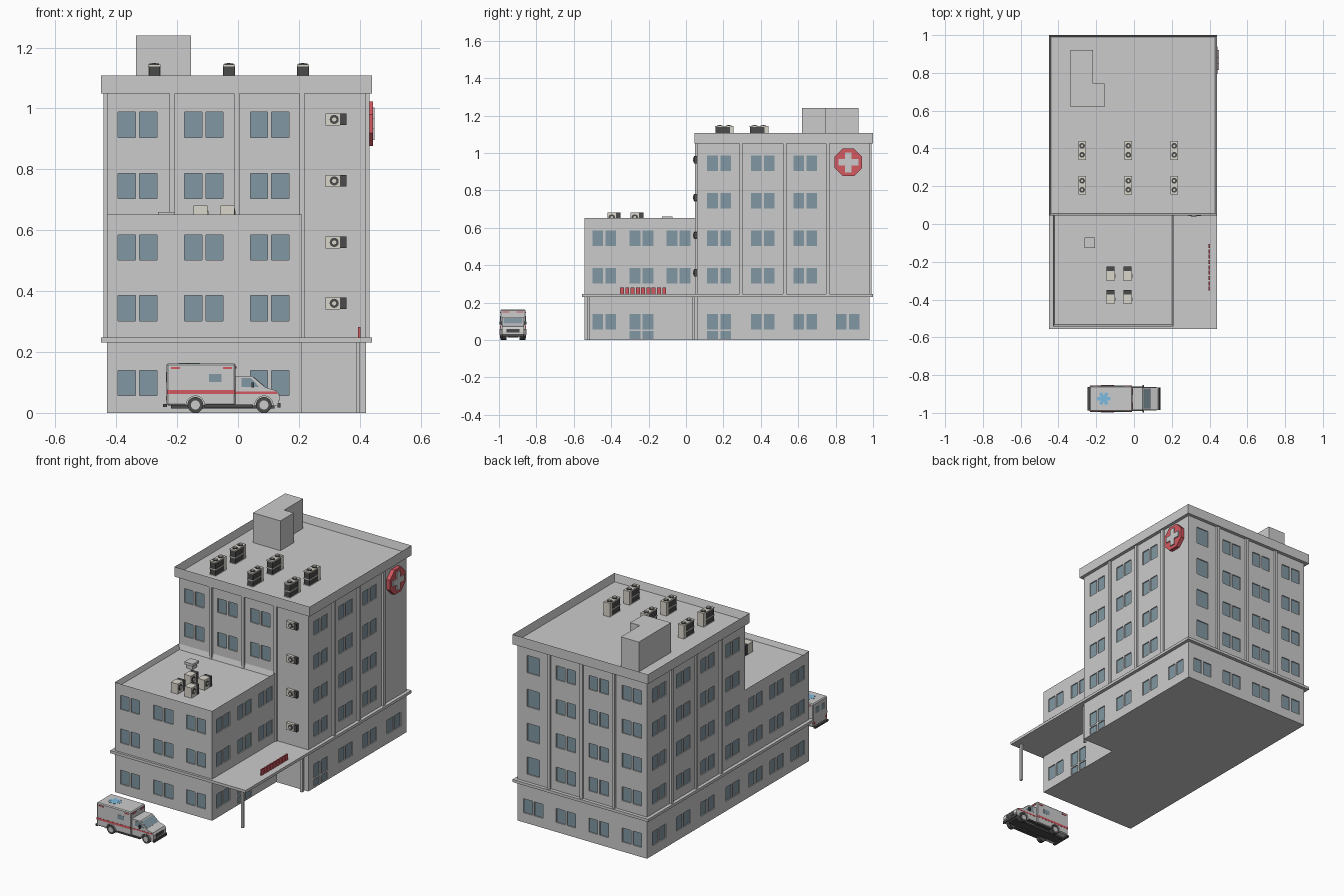
import bpy, bmesh, math
from mathutils import Matrix, Vector

if "Cube" in bpy.data.objects:
    bpy.data.objects.remove(bpy.data.objects["Cube"])

COL = {"glass": (0.22, 0.31, 0.36, 1), "red": (0.65, 0.1, 0.12, 1), "dark": (0.07, 0.07, 0.07, 1),
       "blue": (0.2, 0.5, 0.75, 1), "cream": (0.7, 0.67, 0.6, 1), "white": (0.8, 0.8, 0.8, 1)}
MATS = {}
for key, rgba in COL.items():
    MATS[key] = bpy.data.materials.new(key)
    MATS[key].diffuse_color = rgba


class Part:
    """Collects simple solids into one named object."""
    def __init__(self, name, color=None):
        self.name, self.color, self.bm = name, color, bmesh.new()

    def box(self, lo, hi, rot=0):
        lo, hi = Vector(lo), Vector(hi)
        m = Matrix.Translation((lo + hi) / 2) @ Matrix.Rotation(rot, 4, 'Z') @ Matrix.Diagonal((hi - lo).to_4d())
        m[3][3] = 1
        return bmesh.ops.create_cube(self.bm, size=1, matrix=m)["verts"]

    def tray(self, lo, hi, rim, depth):
        # box whose top is inset and sunk to leave a parapet
        vs = self.box(lo, hi)
        self.bm.normal_update()
        top = max({f for v in vs for f in v.link_faces}, key=lambda f: f.calc_center_median().z)
        bmesh.ops.inset_region(self.bm, faces=[top], thickness=rim)
        for v in top.verts:
            v.co.z -= depth

    def cyl(self, c, r, h, axis='Z', n=16):
        rot = {'Z': Matrix(), 'X': Matrix.Rotation(math.pi / 2, 4, 'Y'), 'Y': Matrix.Rotation(math.pi / 2, 4, 'X')}[axis]
        bmesh.ops.create_cone(self.bm, cap_ends=True, segments=n, radius1=r, radius2=r, depth=h,
                              matrix=Matrix.Translation(c) @ rot)

    def prism(self, pts, axis, a, b):
        put = {'X': lambda p, t: (t, p[0], p[1]), 'Y': lambda p, t: (p[0], t, p[1]), 'Z': lambda p, t: (p[0], p[1], t)}[axis]
        f = self.bm.faces.new([self.bm.verts.new(put(p, a)) for p in pts])
        new = bmesh.ops.extrude_face_region(self.bm, geom=[f])["geom"]
        move = Vector(put((0, 0), b - a))
        bmesh.ops.translate(self.bm, vec=move, verts=[g for g in new if isinstance(g, bmesh.types.BMVert)])

    def done(self, smooth=False):
        bmesh.ops.recalc_face_normals(self.bm, faces=self.bm.faces[:])
        me = bpy.data.meshes.new(self.name)
        self.bm.to_mesh(me)
        self.bm.free()
        ob = bpy.data.objects.new(self.name, me)
        bpy.context.collection.objects.link(ob)
        if self.color:
            me.materials.append(MATS[self.color])
        if smooth:
            bpy.ops.object.select_all(action='DESELECT')
            ob.select_set(True)
            bpy.context.view_layer.objects.active = ob
            bpy.ops.object.shade_smooth_by_angle()
        return ob


def cut(targets, cutter):
    cutter.hide_render = True
    for ob in targets:
        mod = ob.modifiers.new("openings", 'BOOLEAN')
        mod.operation, mod.solver, mod.object = 'DIFFERENCE', 'EXACT', cutter
        bpy.context.view_layer.objects.active = ob
        bpy.ops.object.modifier_apply(modifier=mod.name)
    bpy.data.objects.remove(cutter)


def on_wall(side, c, u0, u1, d0, d1, z0, z1):
    # corners of a box on a wall: u along it, d outward from it
    s = -1 if side in 'FL' else 1
    a, b = sorted((c + s * d0, c + s * d1))
    return ((u0, a, z0), (u1, b, z1)) if side in 'FB' else ((a, u0, z0), (b, u1, z1))


# building masses
XL, XR, XW, YF, YM, YB = -0.43, 0.42, 0.21, -0.543, 0.06, 0.98
p = Part("ground_floor")
p.prism([(XL, YF), (XW, YF), (XW, YM), (XR, YM), (XR, YB), (XL, YB)], 'Z', 0, 0.232)
base = p.done()
p = Part("tower_walls")
p.box((XL, YM, 0.24), (XR, YB, 1.052))
tower = p.done()
p = Part("front_wing")
p.tray((XL, YF, 0.24), (XW, YM, 0.652), 0.014, 0.03)
wing = p.done()
p = Part("tower_parapet")
p.tray((-0.45, 0.045, 1.05), (0.44, 1.0, 1.108), 0.015, 0.045)
p.done()
p = Part("ledge_and_canopy")
p.box((-0.45, -0.557, 0.231), (0.44, 1.0, 0.247))
p.done()
p = Part("canopy_posts")
for y in (-0.519, 0.038):
    p.box((0.387, y - 0.007, 0), (0.401, y + 0.007, 0.235))
p.done()

# pilasters between tower bays
p = Part("pilasters")
for side, c in (('F', YM), ('B', YB)):
    for u in (-0.216, -0.004, 0.21):
        p.box(*on_wall(side, c, u - 0.009, u + 0.009, -0.005, 0.012, 0.245, 1.055))
for side, c in (('L', XL), ('R', XR)):
    for u in (0.294, 0.527, 0.758):
        p.box(*on_wall(side, c, u - 0.009, u + 0.009, -0.005, 0.012, 0.245, 1.055))
p.done()

# recessed windows and doors
holes, panes = Part("window_cutter"), Part("window_glass", "glass")


def window(side, c, u, z0, w=0.057, h=0.083):
    holes.box(*on_wall(side, c, u - w / 2, u + w / 2, -0.008, 0.02, z0, z0 + h))
    panes.box(*on_wall(side, c, u - w / 2, u + w / 2, -0.012, -0.006, z0, z0 + h))


def pair(side, c, u, z0, h=0.083):
    for du in (-0.035, 0.035):
        window(side, c, u + du, z0, h=h)


ROWS = (0.302, 0.502, 0.704, 0.905)
XC, YC, WC = (-0.33, -0.112, 0.104), (0.177, 0.41, 0.638, 0.865), (-0.437, -0.238, -0.04)
for i, z in enumerate(ROWS):
    for x in XC:
        pair('F', YF if i < 2 else YM, x, z)
        pair('B', YB, x, z)
    window('B', YB, 0.318, z - 0.01, 0.08, 0.103)
    for k, y in enumerate(YC):
        pair('L', XL, y, z)
        if k < 3:
            pair('R', XR, y, z)
    for y in WC if i < 2 else ():
        pair('L', XL, y, z)
        pair('R', XW, y, z)
for x in XC:
    pair('F', YF, x, 0.057)
for x in XC + (0.318,):
    pair('B', YB, x, 0.057)
for y in YC + WC:
    pair('L', XL, y, 0.057)
for c, ys in ((XR, YC), (XW, WC[:2])):
    for y in ys:
        pair('R', c, y, 0.057)
        if y in (0.177, -0.238):
            pair('R', c, y, 0.006, 0.042)
panes.done()
cut((base, tower, wing), holes.done())

# roof stair house and hatch
p = Part("roof_stair_house")
p.prism([(-0.335, 0.62), (-0.155, 0.62), (-0.155, 0.745), (-0.218, 0.745), (-0.218, 0.922), (-0.335, 0.922)], 'Z', 1.055, 1.24)
p.done()
p = Part("roof_hatch")
p.box((-0.255, -0.12, 0.615), (-0.215, -0.08, 0.648))
p.box((-0.263, -0.128, 0.645), (-0.207, -0.072, 0.66))
p.done()

# air conditioning units
case, grille = Part("air_unit_cases", "cream"), Part("air_unit_grilles", "dark")
for z in (0.36, 0.56, 0.762, 0.964):
    case.box((0.287, 0.042, z - 0.02), (0.335, 0.062, z + 0.02))
    grille.box((0.335, 0.043, z - 0.019), (0.356, 0.062, z + 0.019))
    grille.cyl((0.316, 0.042, z), 0.015, 0.003, 'Y')
    case.cyl((0.316, 0.04, z), 0.007, 0.003, 'Y')
for x in (-0.124, -0.034):
    for y in (-0.385, -0.262):
        case.box((x - 0.023, y - 0.036, 0.62), (x + 0.023, y + 0.012, 0.682))
        grille.box((x - 0.022, y + 0.012, 0.62), (x + 0.022, y + 0.036, 0.681))
        grille.cyl((x + 0.023, y - 0.012, 0.655), 0.017, 0.003, 'X')
        case.cyl((x + 0.025, y - 0.012, 0.655), 0.008, 0.003, 'X')
for x in (-0.275, -0.03, 0.213):
    for y in (0.205, 0.39):
        grille.box((x - 0.018, y - 0.048, 1.06), (x + 0.018, y + 0.032, 1.14))
        case.box((x - 0.02, y + 0.03, 1.06), (x + 0.02, y + 0.05, 1.142))
        for z in (1.06, 1.096, 1.138):
            case.box((x - 0.02, y - 0.05, z), (x + 0.02, y + 0.05, z + 0.006))
        for dy in (-0.024, 0.024):
            grille.cyl((x, y + dy, 1.145), 0.015, 0.004)
            case.cyl((x, y + dy, 1.147), 0.006, 0.004)
case.done()
grille.done()

# round-cornered wall sign and plain red canopy sign
R = 0.073 / math.cos(math.pi / 8)
p = Part("wall_sign", "red")
p.prism([(0.868 + R * math.cos(math.pi / 8 * (2 * i + 1)), 0.95 + R * math.sin(math.pi / 8 * (2 * i + 1))) for i in range(8)], 'X', 0.418, 0.443)
p.done()
p = Part("wall_sign_cross", "white")
p.box((0.435, 0.815, 0.933), (0.449, 0.921, 0.967))
p.box((0.435, 0.851, 0.897), (0.449, 0.885, 1.003))
p.done()
p = Part("canopy_sign", "red")
for i in range(9):
    y = -0.353 + i * 0.0283
    p.box((0.394, y, 0.246), (0.402, y + 0.021, 0.282))
p.done()

# ambulance body
CY = -0.925
WX = (-0.14, 0.085)
p = Part("ambulance_box", "white")
p.box((-0.235, CY - 0.068, 0.025), (-0.008, CY + 0.068, 0.163))
bmesh.ops.bevel(p.bm, geom=p.bm.edges[:], offset=0.005, segments=1, affect='EDGES')
ambox = p.done()
p = Part("ambulance_cab", "white")
p.prism([(-0.012, 0.022), (-0.012, 0.122), (0.045, 0.122), (0.09, 0.084), (0.127, 0.073), (0.134, 0.06), (0.134, 0.022)], 'Y', CY - 0.059, CY + 0.059)
cab = p.done()
well, tyre, hub, arch = Part("well_cutter"), Part("tyres", "dark"), Part("wheel_hubs", "white"), Part("wheel_arches", "white")
for x in WX:
    w = 0.068 if x < 0 else 0.059
    for s in (-1, 1):
        y = CY + s * w
        well.cyl((x, y, 0.026), 0.03, 0.06, 'Y', 24)
        tyre.cyl((x, y - s * 0.012, 0.026), 0.026, 0.024, 'Y', 24)
        hub.cyl((x, y, 0.026), 0.015, 0.004, 'Y', 16)
        arc = [(r, i) for r, seq in ((0.03, range(9)), (0.034, range(8, -1, -1))) for i in seq]
        arch.prism([(x + r * math.cos(i * math.pi / 8), 0.026 + r * math.sin(i * math.pi / 8)) for r, i in arc], 'Y', y - s * 0.005, y + s * 0.004)
cut((ambox, cab), well.done())
tyre.done(True)
hub.done(True)
arch.done()

# ambulance fittings, mirrored left and right
glass, red, dark = Part("ambulance_windows", "glass"), Part("ambulance_stripes_and_lights", "red"), Part("ambulance_trim", "dark")
glass.prism([(0.049, 0.1165), (0.051, 0.119), (0.087, 0.0885), (0.085, 0.086)], 'Y', CY - 0.052, CY + 0.052)
for s in (-1, 1):
    def pb(part, x0, x1, y0, y1, z0, z1):
        a, b = sorted((CY + s * y0, CY + s * y1))
        part.box((x0, a, z0), (x1, b, z1))
    pb(glass, -0.095, -0.055, 0.06, 0.069, 0.102, 0.128)
    glass.prism([(0.012, 0.085), (0.012, 0.115), (0.042, 0.115), (0.07, 0.085)], 'Y', CY + s * 0.057, CY + s * 0.06)
    pb(glass, -0.236, -0.23, 0.01, 0.045, 0.1, 0.135)
    pb(red, -0.233, -0.01, 0.06, 0.069, 0.062, 0.075)
    pb(red, -0.01, 0.128, 0.05, 0.06, 0.062, 0.07)
    for x in (-0.22, -0.05):
        pb(red, x, x + 0.03, 0.06, 0.07, 0.144, 0.151)
    pb(red, -0.236, -0.23, 0.045, 0.062, 0.04, 0.055)
    pb(red, -0.01, -0.005, 0.02, 0.055, 0.146, 0.153)
    pb(dark, 0.044, 0.052, 0.058, 0.073, 0.083, 0.1)
    pb(dark, -0.11, 0.05, 0.045, 0.066, 0.018, 0.027)
dark.box((-0.247, CY - 0.062, 0.019), (-0.233, CY + 0.062, 0.029))
dark.box((0.13, CY - 0.06, 0.018), (0.139, CY + 0.06, 0.033))
dark.box((0.13, CY - 0.034, 0.04), (0.136, CY + 0.034, 0.06))
dark.box((-0.22, CY - 0.03, 0.015), (0.12, CY + 0.03, 0.026))
for part in (glass, red, dark):
    part.done()
p = Part("headlights", "cream")
for s in (-1, 1):
    p.box((0.13, CY + s * 0.047 - 0.01, 0.042), (0.136, CY + s * 0.047 + 0.01, 0.058))
p.done()
p = Part("ambulance_roof_star", "blue")
for i in range(3):
    p.box((-0.195, CY - 0.009, 0.16), (-0.125, CY + 0.009, 0.1642 + i * 0.0002), i * math.pi / 3)
p.done()

for m in bpy.data.materials:
    if m.users and not m.is_grease_pencil:
        m.use_nodes = True
        m.node_tree.nodes["Principled BSDF"].inputs["Base Color"].default_value = m.diffuse_color
